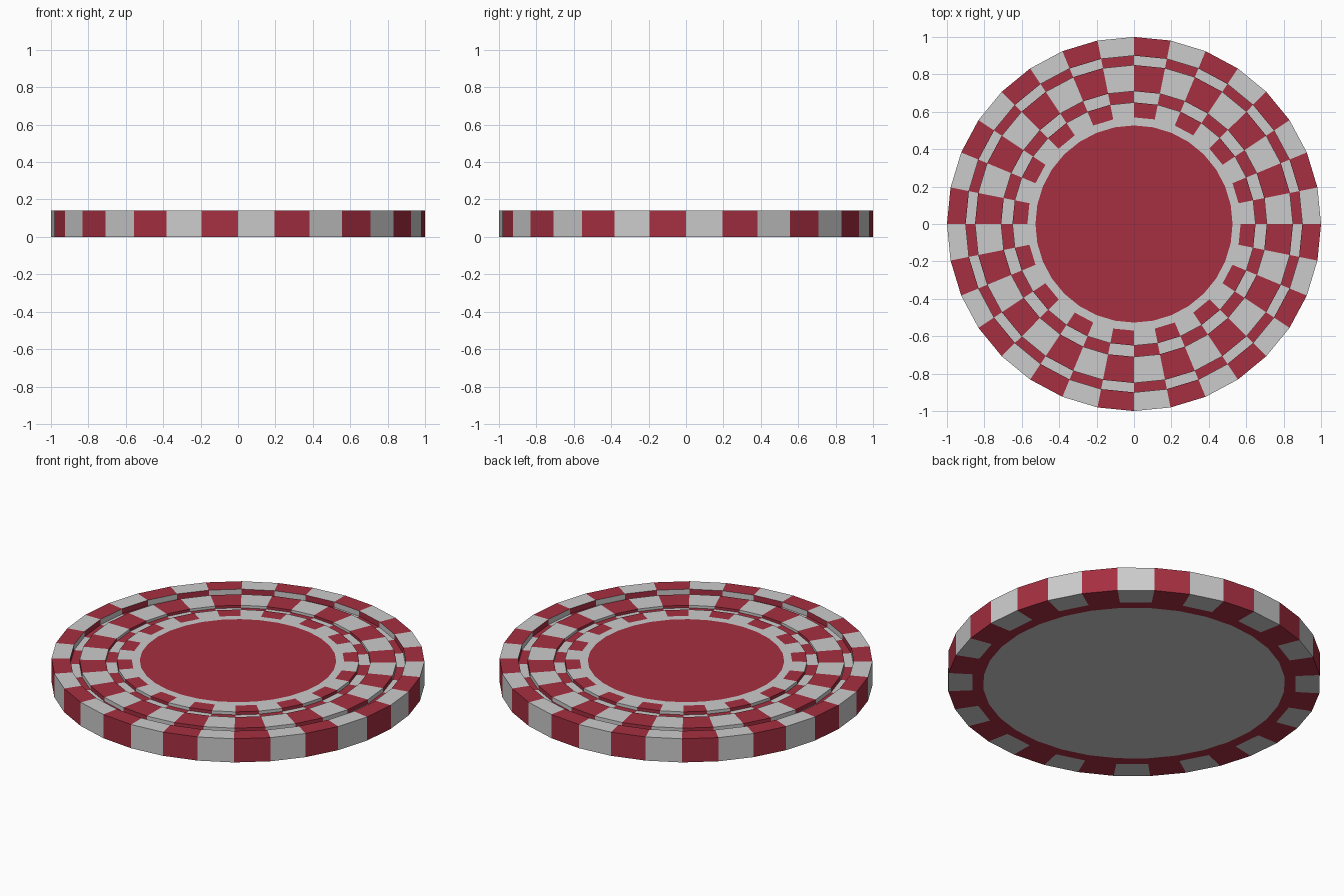
import bpy, bmesh, math

if "Cube" in bpy.data.objects:
    bpy.data.objects.remove(bpy.data.objects["Cube"])

SEGMENTS = 32


def make_material(name, colour):
    mat = bpy.data.materials.new(name)
    mat.diffuse_color = colour
    mat.use_nodes = True
    mat.node_tree.nodes["Principled BSDF"].inputs["Base Color"].default_value = mat.diffuse_color
    return mat


GREY = make_material("light_grey", (0.8, 0.8, 0.8, 1))
RED = make_material("dark_red", (0.38, 0.028, 0.053, 1))

# Band colours as (even segment, odd segment) material slots
A, B, G, R = (0, 1), (1, 0), (0, 0), (1, 1)

# Profile from the underside centre round to the top centre: (radius, height)
PROFILE = [
    (0.81, 0.0), (0.87, 0.0), (1.0, 0.0),   # underside
    (1.0, 0.14), (0.90, 0.14),              # outer rim
    (0.90, 0.108), (0.85, 0.108),           # outer groove
    (0.85, 0.133), (0.71, 0.133),           # checked ring
    (0.71, 0.118), (0.65, 0.118),           # inner groove
    (0.65, 0.136), (0.57, 0.136),           # inner checks
    (0.527, 0.136),                         # plain border
]
BANDS = [R, A, A, A, B, B, A, A, A, B, A, A, G]


def lathe_disc(name, profile, bands, bottom_slot, top_slot):
    bm = bmesh.new()
    rings = []
    for radius, z in profile:
        angles = [2 * math.pi * i / SEGMENTS for i in range(SEGMENTS)]
        rings.append([bm.verts.new((radius * math.cos(a), radius * math.sin(a), z))
                      for a in angles])
    # Checked bands between neighbouring rings
    for lower, upper, slots in zip(rings, rings[1:], bands):
        for i in range(SEGMENTS):
            j = (i + 1) % SEGMENTS
            face = bm.faces.new((lower[i], lower[j], upper[j], upper[i]))
            face.material_index = slots[i % 2]
    # Plain centre faces
    bm.faces.new(rings[0][::-1]).material_index = bottom_slot
    bm.faces.new(rings[-1]).material_index = top_slot
    bmesh.ops.recalc_face_normals(bm, faces=bm.faces)
    mesh = bpy.data.meshes.new(name)
    bm.to_mesh(mesh)
    bm.free()
    mesh.materials.append(GREY)
    mesh.materials.append(RED)
    obj = bpy.data.objects.new(name, mesh)
    bpy.context.collection.objects.link(obj)
    return obj


lathe_disc("gaming_chip", PROFILE, BANDS, bottom_slot=0, top_slot=1)
